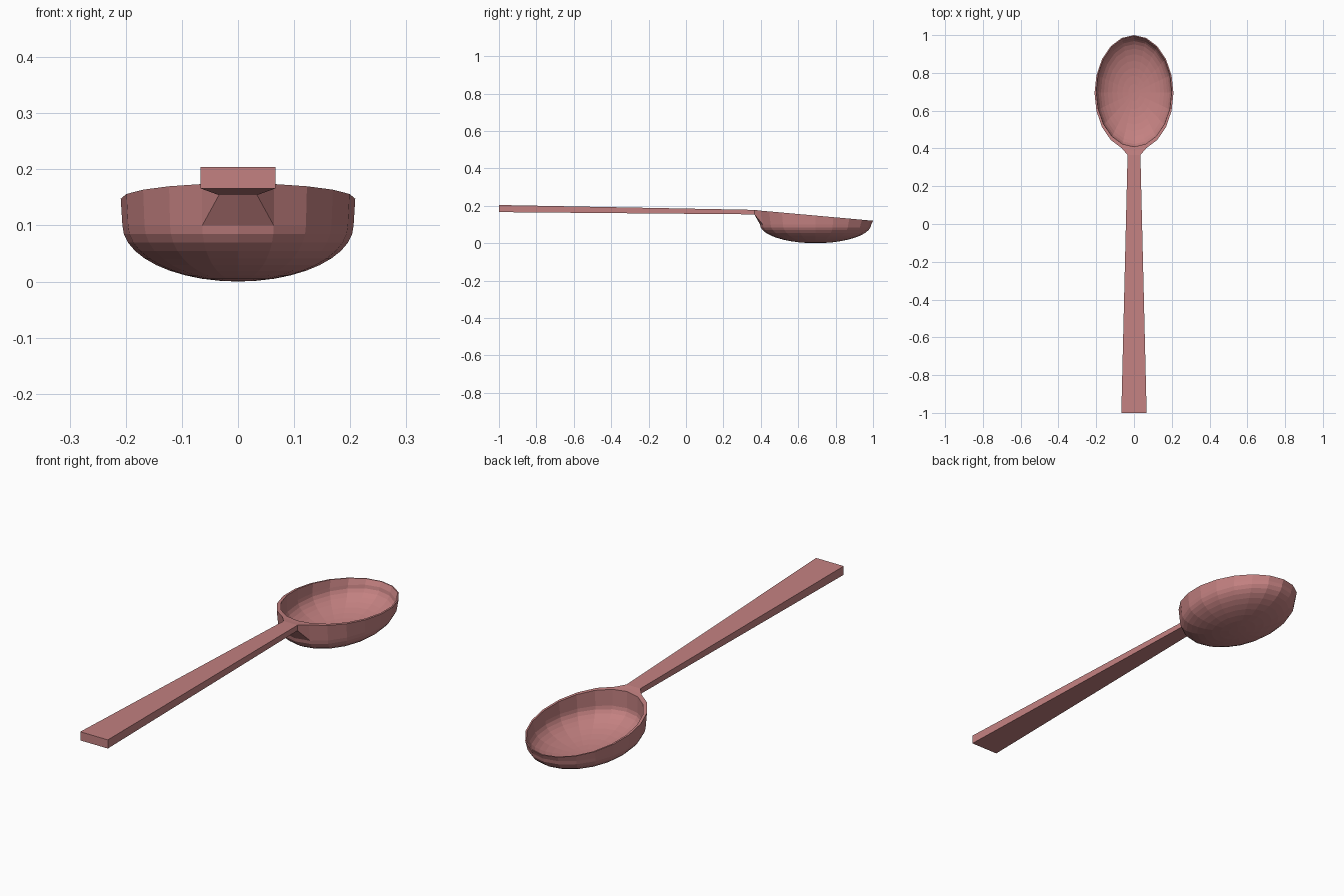
import bpy, bmesh
from math import sin, cos, radians

if "Cube" in bpy.data.objects:
    bpy.data.objects.remove(bpy.data.objects["Cube"])

SEG = 20          # sides around the bowl
STEPS = 10        # rings from bowl edge to bottom
bm = bmesh.new()


def rim_z(y):
    return 0.175 - (y - 0.386) * 0.055 / 0.614


def ring(rx, ry, cy, z=None):
    """Ellipse of vertices, starting at the handle side; z=None follows the tilted rim."""
    verts = []
    for k in range(SEG):
        a = radians(360 * k / SEG)
        y = cy - ry * cos(a)
        verts.append(bm.verts.new((rx * sin(a), y, rim_z(y) if z is None else z)))
    return verts


def bridge(a, b, skip=()):
    n = len(a)
    for k in range(n):
        if k not in skip:
            bm.faces.new((a[k], a[(k + 1) % n], b[(k + 1) % n], b[k]))


def shell(rim, rx, ry, cy, bottom, skip=()):
    """Raised wall plus a half ellipsoid below z = 0.1."""
    edge, prev = None, rim
    for i in range(STEPS):
        t = radians(90 * i / STEPS)
        cur = ring(rx * cos(t), ry * cos(t), cy, 0.1 - (0.1 - bottom) * sin(t))
        bridge(prev, cur, skip if i == 0 else ())
        edge = edge or cur
        prev = cur
    tip = bm.verts.new((0, cy, bottom))
    for k in range(SEG):
        bm.faces.new((prev[k], prev[(k + 1) % SEG], tip))
    return edge


# Bowl: outer shell (open where the neck joins), inner shell, rim
outer_rim = ring(0.209, 0.307, 0.693)
inner_rim = ring(0.2, 0.293, 0.702)
outer_edge = shell(outer_rim, 0.206, 0.297, 0.693, 0.0, skip=(0, SEG - 1))
shell(inner_rim, 0.197, 0.287, 0.696, 0.008)
bridge(outer_rim, inner_rim)


# Handle and neck: lofted from the bowl opening to the square end
def section(y, half, top, bottom):
    pts = [(-half, top), (0, top), (half, top), (half, bottom), (0, bottom), (-half, bottom)]
    return [bm.verts.new((x, y, z)) for x, z in pts]


opening = [outer_rim[-1], outer_rim[0], outer_rim[1],
           outer_edge[1], outer_edge[0], outer_edge[-1]]
neck = section(0.365, 0.034, 0.178, 0.154)
end = section(-1.0, 0.067, 0.204, 0.166)
bridge(opening, neck)
bridge(neck, end)
bm.faces.new(end)

bmesh.ops.recalc_face_normals(bm, faces=bm.faces)
mesh = bpy.data.meshes.new("spoon")
bm.to_mesh(mesh)
bm.free()
spoon = bpy.data.objects.new("spoon", mesh)
bpy.context.collection.objects.link(spoon)

mat = bpy.data.materials.new("dusty_red")
mat.diffuse_color = (0.55, 0.22, 0.22, 1)
mat.use_nodes = True
mat.node_tree.nodes["Principled BSDF"].inputs["Base Color"].default_value = mat.diffuse_color
mesh.materials.append(mat)
